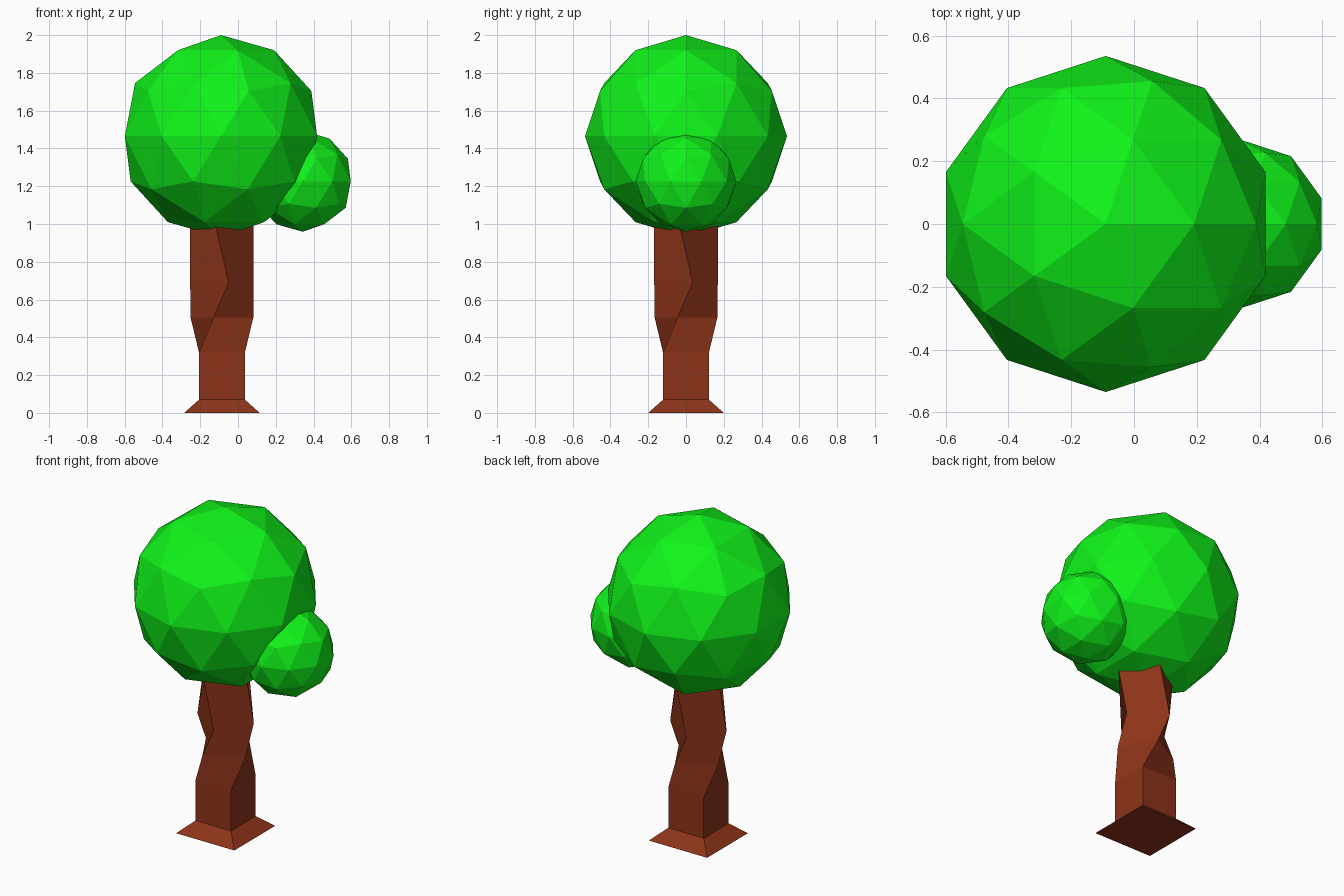
import bpy, bmesh, math

if "Cube" in bpy.data.objects:
    bpy.data.objects.remove(bpy.data.objects["Cube"])


def material(name, color):
    m = bpy.data.materials.new(name)
    m.diffuse_color = color
    m.use_nodes = True
    m.node_tree.nodes["Principled BSDF"].inputs["Base Color"].default_value = m.diffuse_color
    return m


bark = material("bark", (0.27, 0.034, 0.01, 1))
leaves = material("leaves", (0.005, 0.9, 0.01, 1))


# Foliage: low-poly balls
def foliage(name, radius, location):
    bpy.ops.mesh.primitive_ico_sphere_add(subdivisions=2, radius=radius, location=location)
    ob = bpy.context.object
    ob.name = name
    ob.data.materials.append(leaves)


foliage("main_foliage", 0.535, (-0.09, 0, 1.465))
foliage("side_foliage", 0.267, (0.343, 0, 1.226))

# Trunk: square rings (height, corner radius, twist in degrees), flared foot
rings = [(0.0, 0.283, 0), (0.07, 0.172, 0), (0.32, 0.172, 0),
         (0.505, 0.172, 30), (0.69, 0.172, 57), (1.0, 0.172, 33)]
bm = bmesh.new()
loops = []
for z, r, twist in rings:
    angles = [math.radians(45 + 90 * i + twist) for i in range(4)]
    loops.append([bm.verts.new((r * math.cos(a), r * math.sin(a), z)) for a in angles])
for low, high in zip(loops, loops[1:]):
    for i in range(4):
        j = (i + 1) % 4
        bm.faces.new((low[i], low[j], high[j], high[i]))
bm.faces.new(loops[0][::-1])
bm.faces.new(loops[-1])
bmesh.ops.recalc_face_normals(bm, faces=bm.faces)
mesh = bpy.data.meshes.new("trunk")
bm.to_mesh(mesh)
bm.free()
mesh.materials.append(bark)
trunk = bpy.data.objects.new("trunk", mesh)
trunk.location.x = -0.085
bpy.context.collection.objects.link(trunk)
